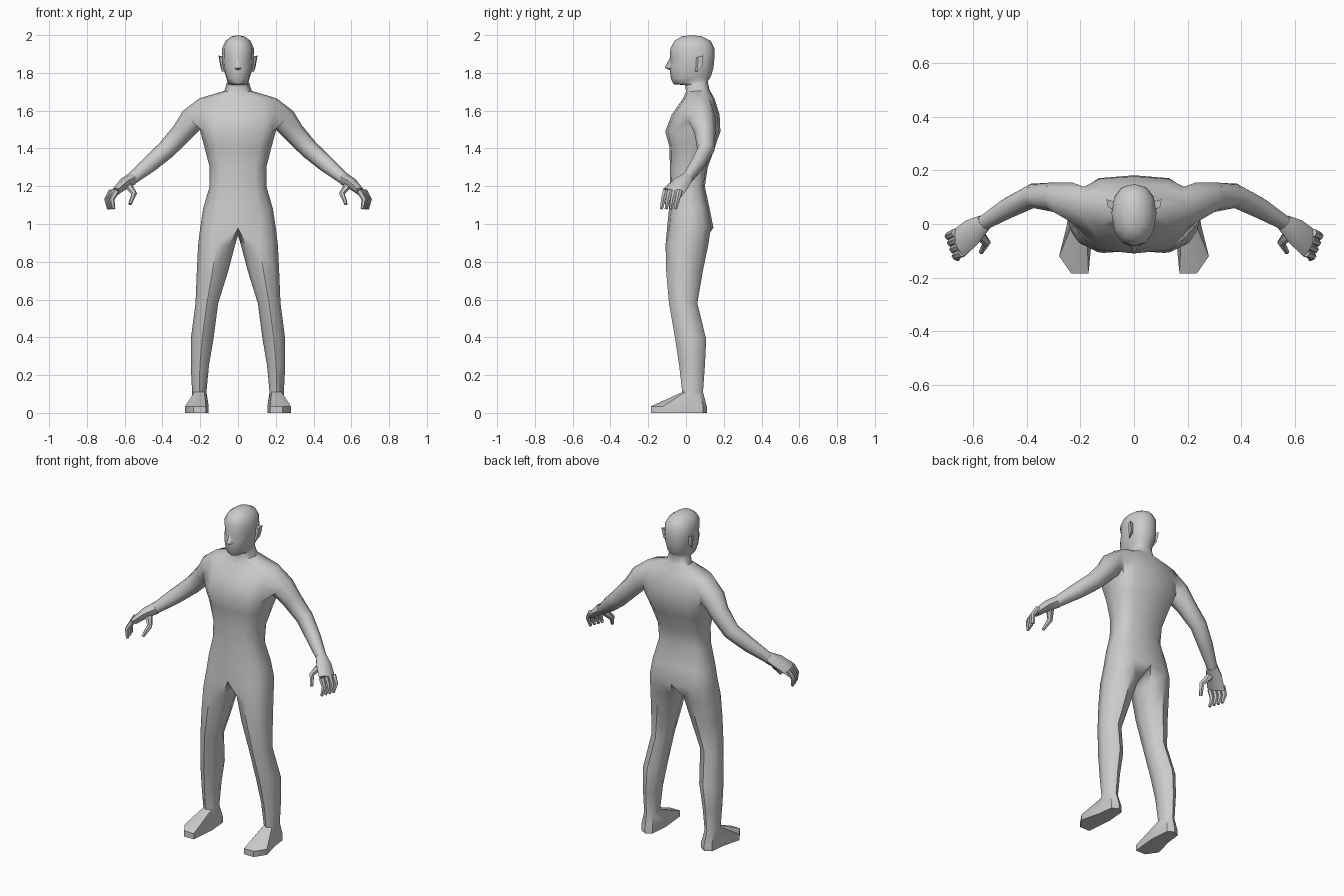
import bpy, bmesh, math
from mathutils import Vector

cube = bpy.data.objects.get("Cube")
if cube:
    bpy.data.objects.remove(cube)

grey = bpy.data.materials.new("plain grey")
grey.use_nodes = True
grey.diffuse_color = (0.6, 0.6, 0.6, 1)
grey.node_tree.nodes["Principled BSDF"].inputs["Base Color"].default_value = grey.diffuse_color


def spow(value, power):
    return math.copysign(abs(value) ** power, value)


def strip(bm, a, b, closed=True):
    """Join two rings of equal length with quads."""
    n = len(a)
    return [bm.faces.new((a[i], a[(i + 1) % n], b[(i + 1) % n], b[i]))
            for i in range(n if closed else n - 1)]


def add_ring(bm, points):
    return [bm.verts.new(p) for p in points]


def oval(centre, u, v, ru, rv, sides, start=0):
    """Points around an ellipse; start is an angle in degrees."""
    angles = [math.radians(start) + math.tau * k / sides for k in range(sides)]
    return [Vector(centre) + u * ru * math.sin(a) + v * rv * math.cos(a) for a in angles]


def tube_points(rings, sides):
    """Ellipses square to a path; each ring is centre, depth radius, height radius."""
    centres = [Vector(r[0]) for r in rings]
    result = []
    for i, (c, ru, rv) in enumerate(rings):
        d = (centres[min(i + 1, len(rings) - 1)] - centres[max(i - 1, 0)]).normalized()
        u = (Vector((0, 1, 0)) - d * d.y).normalized()
        result.append(oval(c, u, d.cross(u), ru, rv, sides))
    return result


def add_tube(bm, rings, sides):
    loops = [add_ring(bm, p) for p in tube_points(rings, sides)]
    for a, b in zip(loops, loops[1:]):
        strip(bm, a, b)
    bm.faces.new(loops[0])
    bm.faces.new(loops[-1])


def finish(name, bm, angle=50):
    """Turn a half mesh into a mirrored, smooth shaded object."""
    bmesh.ops.recalc_face_normals(bm, faces=bm.faces)
    mesh = bpy.data.meshes.new(name)
    bm.to_mesh(mesh)
    bm.free()
    mesh.materials.append(grey)
    obj = bpy.data.objects.new(name, mesh)
    bpy.context.collection.objects.link(obj)
    bpy.ops.object.select_all(action='DESELECT')
    obj.select_set(True)
    bpy.context.view_layer.objects.active = obj
    bpy.ops.object.shade_smooth_by_angle(angle=math.radians(angle))
    mirror = obj.modifiers.new("mirror", 'MIRROR')
    mirror.use_clip = True
    return obj


# Trunk and head: height, half width, front, side and back depth, back lift, roundness
TRUNK = [
    (0.98, 0.20, -0.10, 0.02, 0.145, 0, 0.75),
    (1.08, 0.185, -0.09, 0.02, 0.125, 0, 0.75),
    (1.20, 0.15, -0.085, 0.01, 0.10, 0, 0.7),
    (1.30, 0.15, -0.085, 0.02, 0.115, 0, 0.7),
    (1.41, 0.178, -0.088, 0.03, 0.155, 0, 0.65),
    (1.49, 0.20, -0.11, 0.05, 0.182, 0, 0.6),
    (1.58, 0.205, -0.075, 0.07, 0.178, 0, 0.65),
    (1.665, 0.205, -0.015, 0.08, 0.15, 0, 0.7),
    (1.70, 0.072, 0, 0.07, 0.125, 0.01, 0.9),
    (1.735, 0.06, -0.005, 0.065, 0.115, 0.02, 0.9),
    (1.74, 0.056, -0.065, 0.05, 0.125, 0.03, 0.8),
    (1.77, 0.064, -0.08, 0.05, 0.135, 0.02, 0.8),
    (1.83, 0.08, -0.088, 0.05, 0.146, 0, 0.9),
    (1.875, 0.083, -0.085, 0.05, 0.15, 0, 0.9),
    (1.93, 0.084, -0.083, 0.04, 0.15, 0, 0.9),
    (1.97, 0.066, -0.06, 0.035, 0.13, 0, 0.95),
    (1.993, 0.035, -0.025, 0.035, 0.085, 0, 1),
]
ARMHOLE, EYES = 5, 13

bm = bmesh.new()
rows = []
for z, w, front, side, back, lift, power in TRUNK:
    points = []
    for k in range(7):
        t = math.radians(30 * k - 90)
        s = spow(math.sin(t), power)
        x = w * spow(math.cos(t), power) if 0 < k < 6 else 0
        y = side + s * (back - side if s > 0 else side - front)
        points.append((x, y, z + lift * (s + 1) / 2))
    rows.append(add_ring(bm, points))
rows[EYES][1].co.y += 0.012
for i, (a, b) in enumerate(zip(rows, rows[1:])):
    faces = strip(bm, a, b, closed=False)
    if i in (ARMHOLE, ARMHOLE + 1):
        bmesh.ops.delete(bm, geom=faces[2:4], context='FACES_ONLY')
crown = bm.verts.new((0, 0.035, 2))
for a, b in zip(rows[-1], rows[-1][1:]):
    bm.faces.new((a, b, crown))

# Arm grown from the open side of the chest
low, mid, high = rows[ARMHOLE:ARMHOLE + 3]
loop = [high[3], high[4], mid[4], low[4], low[3], low[2], mid[2], high[2]]
ARM = [
    ((0.24, 0.085, 1.555), 0.072, 0.068),
    ((0.295, 0.1, 1.485), 0.056, 0.057),
    ((0.38, 0.105, 1.393), 0.046, 0.05),
    ((0.47, 0.06, 1.315), 0.04, 0.044),
    ((0.57, 0, 1.232), 0.028, 0.03),
]
for points in tube_points(ARM, 8):
    ring = add_ring(bm, points)
    strip(bm, loop, ring)
    loop = ring
bm.faces.new(loop)

# Leg grown from the hip: centre, half width, half depth
crotch = bm.verts.new((0, 0.02, 0.94))
loop = rows[0] + [crotch]
LEG = [
    ((0.113, 0.005, 0.89), 0.098, 0.113),
    ((0.135, -0.008, 0.75), 0.083, 0.097),
    ((0.165, -0.015, 0.58), 0.06, 0.075),
    ((0.19, 0.025, 0.39), 0.06, 0.082),
    ((0.202, 0.032, 0.25), 0.048, 0.068),
    ((0.205, 0.035, 0.11), 0.038, 0.055),
]
for c, rx, ry in LEG:
    ring = add_ring(bm, oval(c, Vector((0, 1, 0)), Vector((1, 0, 0)), ry, rx, 8, -135))
    strip(bm, loop, ring)
    loop = ring

# Foot: one outline used for the upper edge and the sole
FOOT = [(0.17, -0.185), (0.235, -0.185), (0.28, -0.12), (0.25, 0),
        (0.24, 0.09), (0.2, 0.11), (0.165, 0.09), (0.155, -0.03)]
for z in (0.035, 0):
    ring = add_ring(bm, [(x, y, z) for x, y in FOOT])
    strip(bm, loop, ring)
    loop = ring
bm.faces.new(loop)
finish("body", bm)

# Hands: palm, four curled fingers and a thumb
bm = bmesh.new()
add_tube(bm, [((0.56, 0.005, 1.24), 0.032, 0.034),
              ((0.605, -0.03, 1.212), 0.052, 0.03),
              ((0.655, -0.072, 1.165), 0.058, 0.02)], 8)
for k in range(4):
    base = Vector((0.642 + 0.009 * k, -0.108 + 0.025 * k, 1.175))
    add_tube(bm, [(base, 0.016, 0.016),
                  (base + Vector((0.026, -0.012, -0.045)), 0.014, 0.014),
                  (base + Vector((0.016, -0.022, -0.095)), 0.009, 0.009)], 6)
add_tube(bm, [((0.585, -0.03, 1.21), 0.025, 0.022),
              ((0.55, -0.07, 1.16), 0.017, 0.015),
              ((0.572, -0.105, 1.105), 0.01, 0.009)], 6)
finish("hands", bm)

# Ears: thin leaning wedges
bm = bmesh.new()
rim = add_ring(bm, [(0.07, 0.045, 1.81), (0.075, 0.05, 1.88), (0.077, 0.085, 1.885), (0.073, 0.08, 1.83)])
edge = add_ring(bm, [(0.084, 0.058, 1.805), (0.098, 0.065, 1.885), (0.103, 0.092, 1.892), (0.093, 0.085, 1.83)])
strip(bm, rim, edge)
bm.faces.new(rim)
bm.faces.new(edge)
finish("ears", bm, 30)

# Nose: half pyramid on the centre line
bm = bmesh.new()
bridge, tip, under, wing = add_ring(
    bm, [(0, -0.083, 1.885), (0, -0.112, 1.828), (0, -0.082, 1.812), (0.02, -0.075, 1.82)])
bm.faces.new((bridge, tip, wing))
bm.faces.new((tip, under, wing))
finish("nose", bm, 30)
